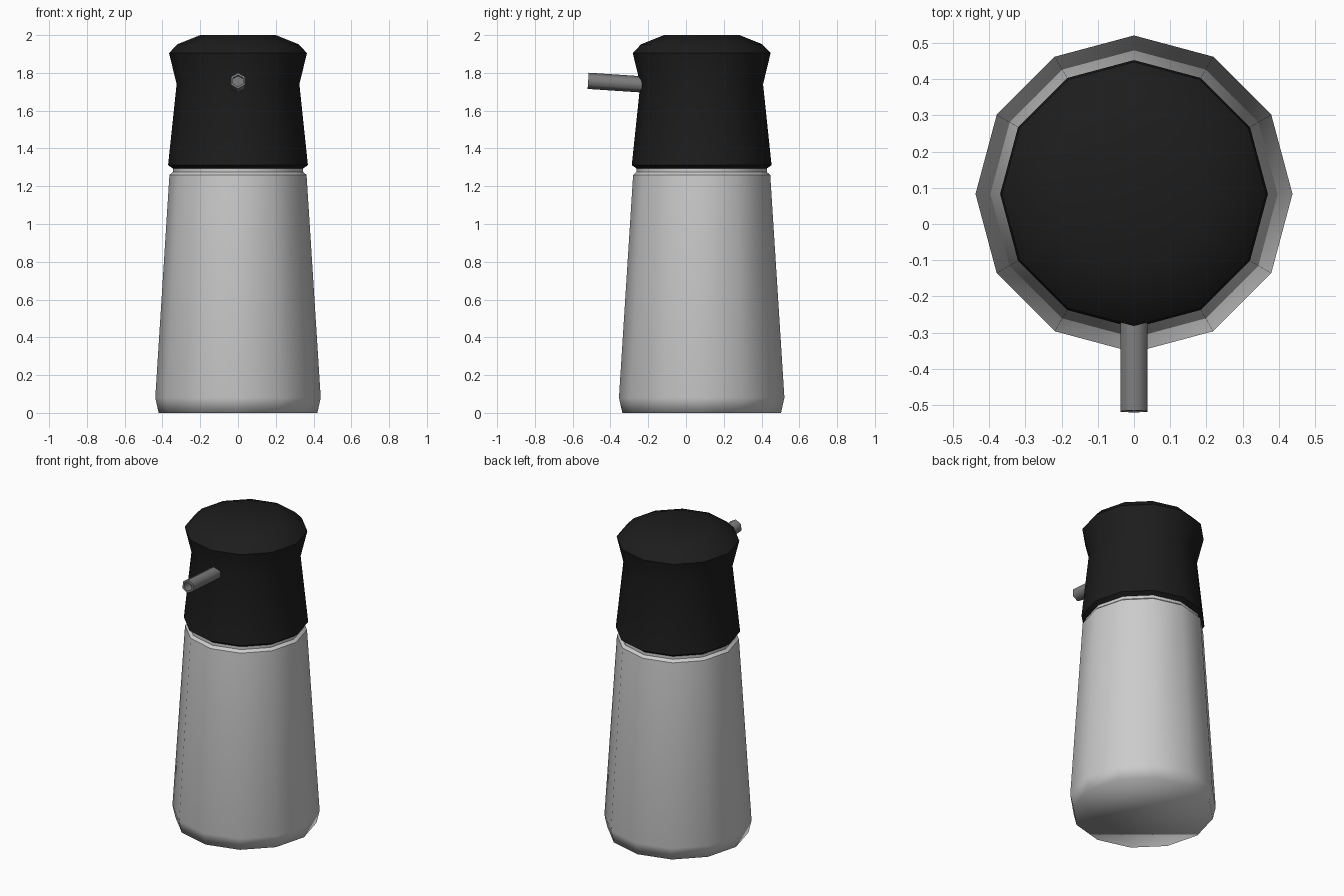
import bpy, bmesh, math
from mathutils import Matrix, Vector

if "Cube" in bpy.data.objects:
    bpy.data.objects.remove(bpy.data.objects["Cube"])


def lathe(name, profile, sides, matrix, sharp=(), phase=0.0, color=None):
    """Revolve (radius, height) pairs around local z, capping both ends."""
    bm = bmesh.new()
    rings = []
    for r, z in profile:
        angles = [phase + 2 * math.pi * i / sides for i in range(sides)]
        rings.append([bm.verts.new((r * math.cos(a), r * math.sin(a), z)) for a in angles])
    for a, b in zip(rings, rings[1:]):
        for i in range(sides):
            j = (i + 1) % sides
            bm.faces.new((a[i], a[j], b[j], b[i]))
    bm.faces.new(rings[0][::-1])
    bm.faces.new(rings[-1])
    for f in bm.faces:
        f.smooth = True
    for k in sharp:
        for i in range(sides):
            bm.edges.get((rings[k][i], rings[k][(i + 1) % sides])).smooth = False
    bmesh.ops.recalc_face_normals(bm, faces=bm.faces)
    mesh = bpy.data.meshes.new(name)
    bm.to_mesh(mesh)
    bm.free()
    obj = bpy.data.objects.new(name, mesh)
    bpy.context.collection.objects.link(obj)
    obj.matrix_world = matrix
    if color:
        mat = bpy.data.materials.new(name + "_material")
        mat.diffuse_color = (*color, 1)
        mat.use_nodes = True
        mat.node_tree.nodes["Principled BSDF"].inputs["Base Color"].default_value = mat.diffuse_color
        mesh.materials.append(mat)
    return obj


centre = Matrix.Translation((0, 0.083, 0))

# Tapered bottle with a rounded foot and a narrow neck
lathe("bottle", [(0.42, 0), (0.438, 0.08), (0.363, 1.26), (0.345, 1.275), (0.345, 1.30)],
      12, centre, sharp=(2, 3, 4))

# Dark waisted pump head with a shallow domed top
lathe("pump_head", [(0.34, 1.29), (0.37, 1.312), (0.325, 1.74), (0.365, 1.905),
                    (0.32, 1.952), (0.20, 2.0)],
      12, centre, sharp=(0, 1, 3), color=(0.012, 0.012, 0.012))

# Hollow six-sided spout, tipped slightly upwards
start, tip = Vector((0, -0.20, 1.737)), Vector((0, -0.518, 1.758))
length = (tip - start).length
pose = Matrix.Translation(start) @ Matrix.Rotation(math.pi / 2 - math.atan2(0.021, 0.318), 4, 'X')
lathe("spout", [(0.043, 0), (0.043, length), (0.03, length), (0.03, length - 0.06)],
      6, pose, sharp=(0, 1, 2, 3), phase=math.pi / 2, color=(0.2, 0.2, 0.2))
